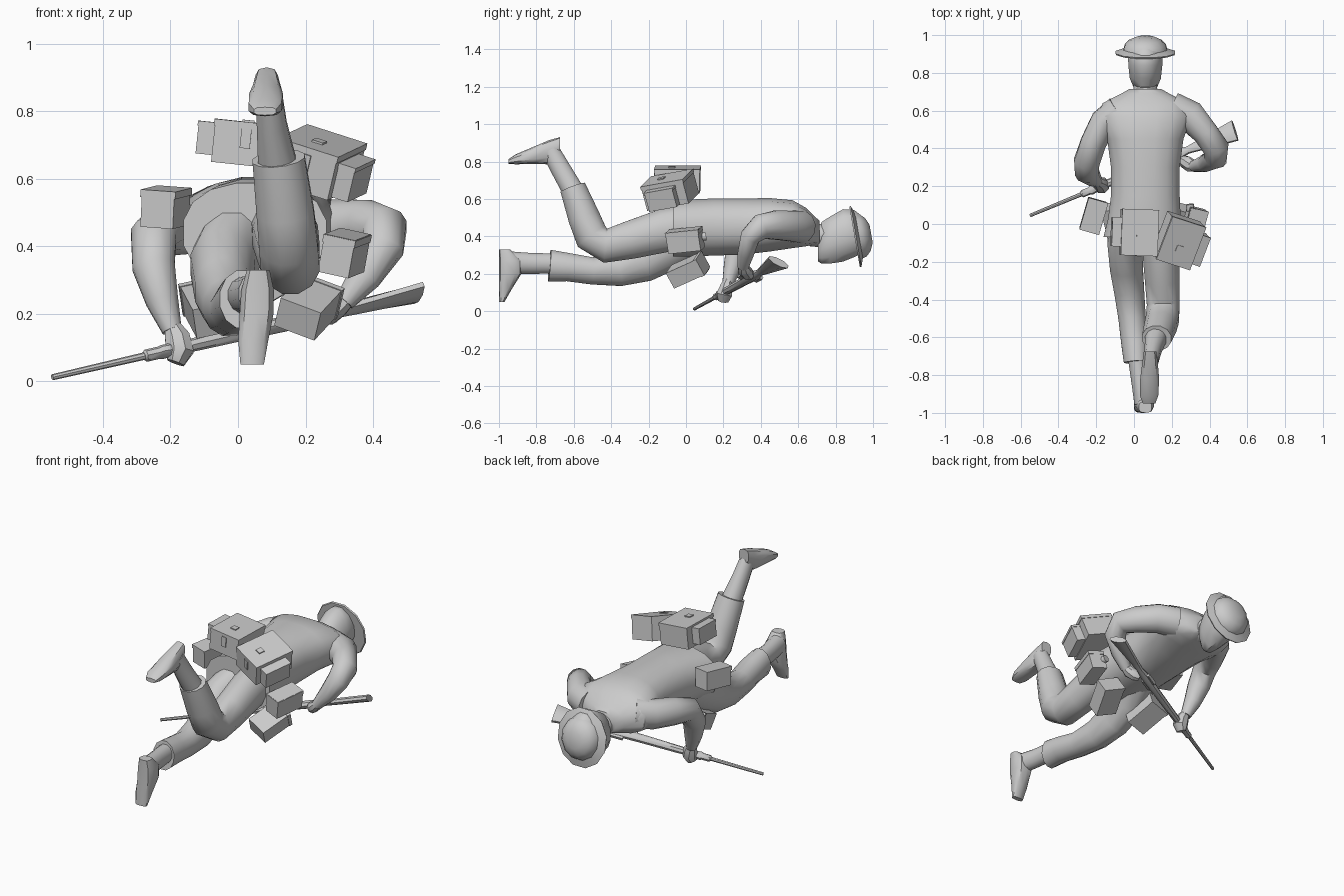
import bpy, bmesh, math
from mathutils import Vector, Matrix, Euler

grey = bpy.data.materials.new("plain_grey")
grey.diffuse_color = (0.6, 0.6, 0.6, 1)


def finish(name, bm, angle=40):
    bmesh.ops.recalc_face_normals(bm, faces=bm.faces)
    me = bpy.data.meshes.new(name)
    bm.to_mesh(me)
    bm.free()
    me.materials.append(grey)
    me.shade_smooth()
    me.set_sharp_from_angle(angle=math.radians(angle))
    ob = bpy.data.objects.new(name, me)
    bpy.context.collection.objects.link(ob)
    return ob


def loft(name, rings, n=12, ref=(1, 0, 0), axis=None, angle=40, square=1.0):
    """Skin rings (x, y, z, half width, half height) along their own path."""
    bm = bmesh.new()
    pts = [Vector(r[:3]) for r in rings]
    loops = []
    for i, r in enumerate(rings):
        t = Vector(axis) if axis else pts[min(i + 1, len(pts) - 1)] - pts[max(i - 1, 0)]
        t.normalize()
        side = Vector(ref)
        side = (side - t * side.dot(t)).normalized()
        up = side.cross(t)
        loop = []
        for k in range(n):
            a = math.tau * (k + 0.5) / n
            c, s = math.cos(a), math.sin(a)
            c = math.copysign(abs(c) ** square, c)
            s = math.copysign(abs(s) ** square, s)
            loop.append(bm.verts.new(pts[i] + side * c * r[3] + up * s * r[4]))
        loops.append(loop)
    for a, b in zip(loops, loops[1:]):
        for k in range(n):
            bm.faces.new((a[k], a[(k + 1) % n], b[(k + 1) % n], b[k]))
    bm.faces.new(loops[0])
    bm.faces.new(loops[-1])
    return finish(name, bm, angle)


def boxes(name, centre, rot, parts):
    """Boxes given as (local centre, size), turned together about one centre."""
    m = Matrix.Translation(centre) @ Euler([math.radians(a) for a in rot]).to_matrix().to_4x4()
    bm = bmesh.new()
    for c, s in parts:
        bmesh.ops.create_cube(bm, size=1, matrix=m @ Matrix.Translation(c) @ Matrix.Diagonal((*s, 1)))
    return finish(name, bm, 20)


# Jacket with flared hem, shoulders and collar
loft("jacket", [
    (.05, -.07, .44, .215, .15), (.055, .03, .445, .195, .155), (.06, .15, .45, .185, .155),
    (.06, .3, .452, .185, .153), (.06, .45, .462, .205, .145), (.06, .57, .465, .25, .13),
    (.06, .64, .45, .23, .105), (.06, .69, .43, .13, .075), (.06, .715, .42, .085, .065)],
    n=16, axis=(0, 1, 0), square=.85)

# Neck and head
loft("neck", [(.06, .66, .41, .07, .065), (.06, .76, .40, .062, .065)], axis=(0, 1, 0))
loft("head", [
    (.06, .705, .33, .04, .065), (.06, .725, .365, .065, .115), (.06, .77, .38, .085, .13),
    (.06, .84, .405, .093, .145), (.06, .90, .415, .095, .13), (.06, .93, .41, .08, .11)],
    axis=(0, 1, 0))

# Wide-brimmed helmet
hat_axis = Vector((0, .985, .172))
hat = []
for d, r in ((-.012, .168), (-.004, .172), (.012, .125), (.035, .118), (.06, .092), (.078, .05)):
    p = Vector((.06, .913, .40)) + hat_axis * d
    hat.append((*p, r * .95, r))
loft("helmet", hat, axis=hat_axis, angle=45)

# Raised leg and its boot
loft("raised_trouser", [
    (.13, .05, .45, .10, .13), (.14, -.12, .43, .10, .12), (.15, -.3, .38, .095, .105),
    (.155, -.43, .35, .09, .095), (.15, -.505, .40, .09, .095), (.14, -.545, .5, .088, .088),
    (.12, -.605, .66, .08, .072)], angle=50)
loft("raised_ankle", [(.12, -.59, .62, .062, .06), (.1, -.67, .76, .046, .055),
                      (.09, -.725, .86, .04, .05)])
loft("raised_boot", [
    (.085, -.675, .89, .034, .04), (.085, -.73, .85, .042, .065), (.083, -.82, .832, .052, .045),
    (.08, -.91, .812, .05, .027), (.08, -.95, .8, .034, .012)], n=10, axis=(0, -1, 0), square=.7)

# Trailing leg and its boot
loft("trailing_trouser", [
    (0, .05, .42, .11, .13), (-.045, -.1, .34, .10, .13), (-.04, -.23, .265, .09, .115),
    (-.025, -.36, .222, .082, .092), (-.01, -.5, .215, .075, .075), (.005, -.63, .235, .075, .078),
    (.012, -.73, .243, .068, .088)], angle=50)
loft("trailing_ankle", [(.015, -.7, .255, .05, .055), (.03, -.83, .255, .046, .058),
                        (.05, -.95, .26, .05, .062)])
loft("trailing_boot", [
    (.06, -.97, .33, .035, .03), (.058, -.94, .27, .05, .06), (.055, -.94, .2, .052, .06),
    (.045, -.965, .12, .046, .035), (.042, -.985, .05, .036, .015)],
    n=10, axis=(0, 0, -1), square=.7)

# Sleeves and hands
loft("left_sleeve", [
    (-.08, .6, .47, .08, .09), (-.16, .54, .46, .075, .085), (-.215, .43, .45, .07, .08),
    (-.25, .33, .43, .07, .07), (-.25, .275, .34, .065, .065), (-.225, .25, .24, .05, .05),
    (-.195, .225, .15, .03, .032)], angle=55)
loft("right_sleeve", [
    (.2, .61, .45, .09, .09), (.3, .57, .455, .085, .085), (.38, .48, .46, .07, .08),
    (.435, .4, .45, .07, .07), (.43, .345, .4, .065, .055), (.375, .32, .31, .05, .045),
    (.315, .305, .235, .03, .03)], angle=55)
loft("left_hand", [(-.195, .225, .165, .025, .025), (-.18, .215, .13, .04, .035),
                   (-.172, .205, .09, .044, .045), (-.185, .2, .055, .028, .03)], n=8)
loft("right_hand", [(.325, .305, .245, .025, .025), (.30, .31, .22, .038, .03),
                    (.27, .33, .2, .035, .035), (.245, .345, .19, .02, .025)], n=8, ref=(0, 1, 0))

# Rifle: barrel, band, stock and butt share one line
muzzle = Vector((-.55, .045, .012))
line = Vector((1.085, .45, .25))
tall = (.045, -.11, .06)


def gun(name, rings, n=8):
    loft(name, [(*(muzzle + line * t), h, w) for t, h, w in rings], n=n, ref=tall)


gun("rifle_barrel", [(0, .009, .009), (.34, .012, .012)])
gun("rifle_band", [(.25, .013, .013), (.255, .02, .018), (.29, .02, .018), (.3, .026, .02), (.33, .02, .02)])
gun("rifle_stock", [(.32, .018, .018), (.4, .022, .02), (.6, .026, .022), (.72, .032, .024),
                    (.77, .02, .018), (.83, .032, .019), (1, .064, .02)])
across = line.normalized()
for nm, t, off, size in (("rifle_magazine", .64, .035, .022), ("rifle_bolt", .7, -.035, .012)):
    c = muzzle + line * t + Vector(tall).normalized() * off
    loft(nm, [(*(c - across * .04), size, .012), (*(c + across * .04), size, .012)], n=4, ref=tall)

# Back packs: body, side pocket, lid, strap and buckle
boxes("left_pack", (.025, -.045, .70), (0, 6, -2), [
    ((0, 0, 0), (.19, .24, .12)), ((0, .0, .058), (.196, .246, .02)),
    ((-.12, 0, .005), (.05, .15, .09)), ((-.12, 0, .05), (.055, .155, .014)),
    ((.0, -.122, .02), (.03, .008, .06)), ((.0, -.03, .07), (.035, .035, .008))])
boxes("right_pack", (.235, -.085, .645), (10, 17, -18), [
    ((0, 0, 0), (.19, .24, .13)), ((0, 0, .062), (.196, .246, .02)),
    ((.12, -.01, -.01), (.055, .16, .1)), ((.12, -.01, .04), (.06, .166, .014)),
    ((0, -.122, .02), (.03, .008, .06)), ((0, -.03, .074), (.035, .035, .008))])

# Hip pouches
boxes("left_hip_pouch", (-.215, .045, .515), (4, 4, -16), [
    ((0, 0, 0), (.10, .17, .11)), ((0, 0, .045), (.108, .176, .022))])
boxes("right_hip_pouch", (.315, -.005, .38), (6, 12, -14), [
    ((0, 0, 0), (.095, .18, .115)), ((0, 0, .045), (.1, .185, .022))])
loft("bottle_cap", [(.30, .07, .395, .022, .022), (.295, .105, .4, .022, .022)], n=10)

# Belly pouches hanging from the belt
for nm, x, ry, rz in (("left_belly_pouch", -.085, -12, 8), ("right_belly_pouch", .21, 20, -14)):
    boxes(nm, (x, .01, .22), (24, ry, rz), [
        ((0, 0, 0), (.13, .19, .095)), ((0, .085, 0), (.136, .02, .1))])
